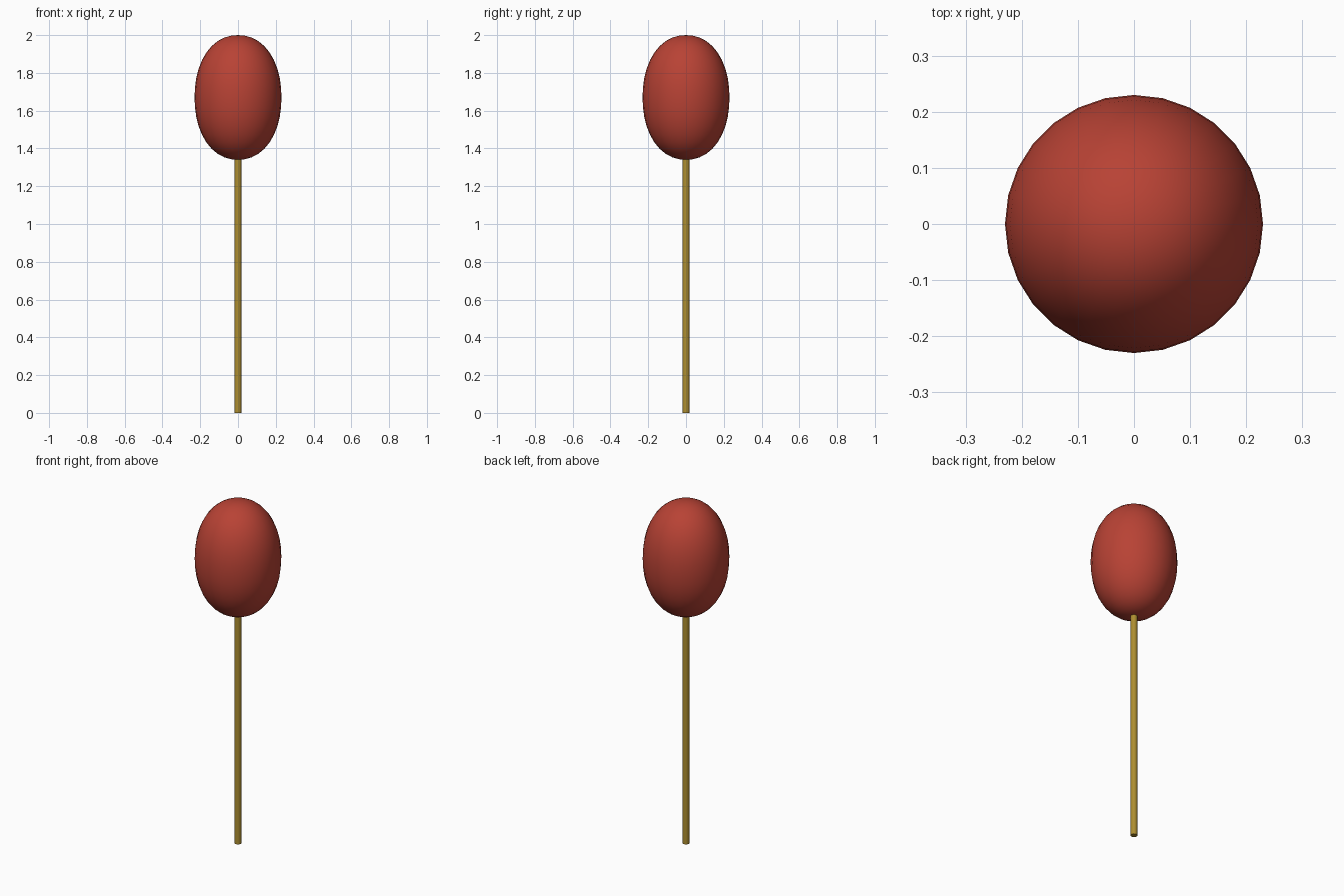
import bpy, bmesh
from math import sin, cos, pi

if "Cube" in bpy.data.objects:
    bpy.data.objects.remove(bpy.data.objects["Cube"])


def colour(obj, name, rgb):
    mat = bpy.data.materials.new(name)
    mat.diffuse_color = (*rgb, 1)
    mat.use_nodes = True
    mat.node_tree.nodes["Principled BSDF"].inputs["Base Color"].default_value = mat.diffuse_color
    obj.data.materials.append(mat)


def smooth(obj, angle):
    bpy.ops.object.select_all(action='DESELECT')
    obj.select_set(True)
    bpy.context.view_layer.objects.active = obj
    bpy.ops.object.shade_smooth_by_angle(angle=angle)


# Padded head: a slightly barrel-shaped ellipsoid
R, H, MID, POWER = 0.23, 0.33, 1.67, 2.15
bpy.ops.mesh.primitive_uv_sphere_add(segments=28, ring_count=20, radius=1)
head = bpy.context.object
head.name = "mallet_head"
for v in head.data.vertices:
    flat = (v.co.x ** 2 + v.co.y ** 2) ** 0.5
    norm = (flat ** POWER + abs(v.co.z) ** POWER) ** (1 / POWER)
    v.co = (v.co.x / norm * R, v.co.y / norm * R, v.co.z / norm * H + MID)
colour(head, "red_felt", (0.48, 0.055, 0.035))
smooth(head, pi / 3)

# Straight stick running up into the head
TOP = 1.40
bpy.ops.mesh.primitive_cylinder_add(vertices=16, radius=0.018, depth=TOP,
                                    location=(0, 0, TOP / 2))
stick = bpy.context.object
stick.name = "stick"
colour(stick, "wood", (0.42, 0.27, 0.03))
smooth(stick, pi / 6)
